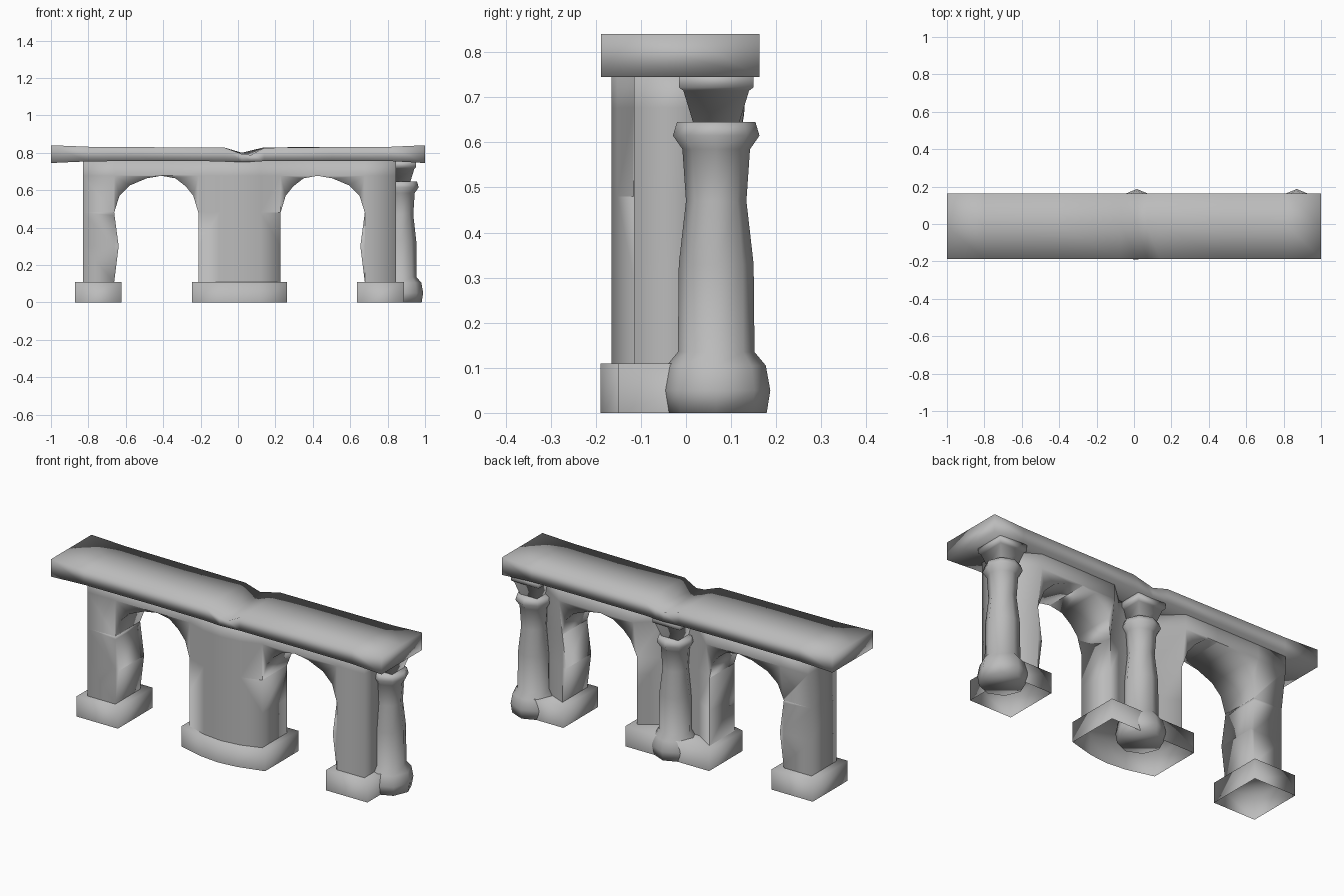
import bpy, bmesh, math
from mathutils import Vector

if "Cube" in bpy.data.objects:
    bpy.data.objects.remove(bpy.data.objects["Cube"])

stone = bpy.data.materials.new("grey_stone")
stone.diffuse_color = (0.5, 0.5, 0.5, 1)
stone.use_nodes = True
stone.node_tree.nodes["Principled BSDF"].inputs["Base Color"].default_value = stone.diffuse_color


def finish(bm, name):
    """Turn a bmesh into a smooth shaded stone object."""
    bmesh.ops.recalc_face_normals(bm, faces=bm.faces[:])
    for f in bm.faces:
        f.smooth = True
    me = bpy.data.meshes.new(name)
    bm.to_mesh(me)
    bm.free()
    me.materials.append(stone)
    ob = bpy.data.objects.new(name, me)
    bpy.context.collection.objects.link(ob)
    return ob


def loft(bm, rings, caps=(True, True)):
    """Skin closed rings of points, capping the ends if wanted."""
    vs = [[bm.verts.new(p) for p in r] for r in rings]
    n = len(vs[0])
    for a, b in zip(vs, vs[1:]):
        for i in range(n):
            j = (i + 1) % n
            bm.faces.new((a[i], a[j], b[j], b[i]))
    if caps[0]:
        bm.faces.new(vs[0][::-1])
    if caps[1]:
        bm.faces.new(vs[-1])


# Worn top slab: x, bottom z, top z at the back, top z at the front
slab = [(-1, .745, .84, .84), (-.8, .754, .832, .832), (-.4, .756, .829, .829),
        (-.07, .754, .827, .827), (.02, .75, .80, .793), (.07, .752, .812, .788),
        (.14, .755, .829, .826), (.5, .756, .83, .83), (.82, .755, .832, .832),
        (1, .745, .84, .84)]
bm = bmesh.new()
loft(bm, [[(x, -.188, b), (x, .163, b), (x, .163, tb), (x, -.01, (tb + tf) / 2),
           (x, -.188, tf)] for x, b, tb, tf in slab])
finish(bm, "top_slab")

# Arched wall: outline in x and z, two arches with bulging outer piers
arch = [(.228, .11), (.228, .48), (.255, .57), (.295, .62), (.35, .663), (.425, .677),
        (.505, .663), (.595, .625), (.65, .57), (.678, .48), (.654, .3), (.678, .11)]
left_arch = [(.016 - x, z) for x, z in reversed(arch)]
outline = [(-.83, .11)] + left_arch + arch + [(.845, .11), (.845, .76), (-.83, .76)]
bm = bmesh.new()
face = bm.faces.new([bm.verts.new((x, -.115, z)) for x, z in outline])
geom = bmesh.ops.extrude_face_region(bm, geom=[face])["geom"]
bmesh.ops.translate(bm, verts=[g for g in geom if isinstance(g, bmesh.types.BMVert)],
                    vec=(0, .215, 0))
cuts = [((x, 0, 0), (1, 0, 0)) for x in (-.66, -.41, -.212, -.1, .01, .12, .228, .425, .678)]
cuts += [((0, 0, z), (0, 0, 1)) for z in (.3, .48, .677)]
for co, no in cuts:
    bmesh.ops.bisect_plane(bm, geom=bm.verts[:] + bm.edges[:] + bm.faces[:],
                           plane_co=co, plane_no=no)
for v in bm.verts:
    x, y, z = v.co
    if y < 0:
        # Bow the front of the middle pier
        v.co.y -= .05 * max(0, 1 - ((x - .01) / .22) ** 2)
    else:
        # Thicken the back towards the top, with recesses behind the columns
        thick = .1 + .03 * min(1, max(0, (z - .48) / .19))
        mid = min(1, max(0, (.22 - abs(x - .01)) / .1))
        end = min(1, max(0, (x - .678) / .167))
        v.co.y = thick + (.03 - thick) * max(mid, end)
bmesh.ops.delete(bm, geom=[f for f in bm.faces if f.calc_center_median().z < .111],
                 context='FACES_ONLY')
finish(bm, "arched_wall")


# Hollow pier feet, open below
def foot(name, plan):
    bm = bmesh.new()
    loft(bm, [[(x, y, z) for x, y in plan] for z in (0, .11)], (False, True))
    finish(bm, name)


for side, x0, x1 in (("left", -.872, -.622), ("right", .637, .888)):
    foot(side + "_foot", [(x0, -.15), (x1, -.15), (x1, .15), (x0, .15)])
foot("middle_foot", [(-.245, -.14), (-.1, -.178), (.01, -.19), (.12, -.178),
                     (.262, -.14), (.262, .15), (-.245, .15)])

# Eight sided columns behind the wall: z, radius
shaft = [(0, .112), (.05, .12), (.105, .11), (.135, .085), (.33, .083), (.47, .067),
         (.585, .075), (.615, .096), (.645, .087)]
# Square flared capital: z, half width
capital = [(.64, .05), (.715, .073), (.722, .083), (.755, .083)]
for name, cx in (("middle", .015), ("right", .87)):
    c = Vector((cx, .067, 0))
    bm = bmesh.new()
    loft(bm, [[c + Vector((r * math.cos(k * math.pi / 4), r * math.sin(k * math.pi / 4), z))
               for k in range(8)] for z, r in shaft])
    finish(bm, name + "_column")
    bm = bmesh.new()
    loft(bm, [[c + Vector((sx * h, sy * h, z))
               for sx, sy in ((-1, -1), (1, -1), (1, 1), (-1, 1))] for z, h in capital])
    finish(bm, name + "_capital")
